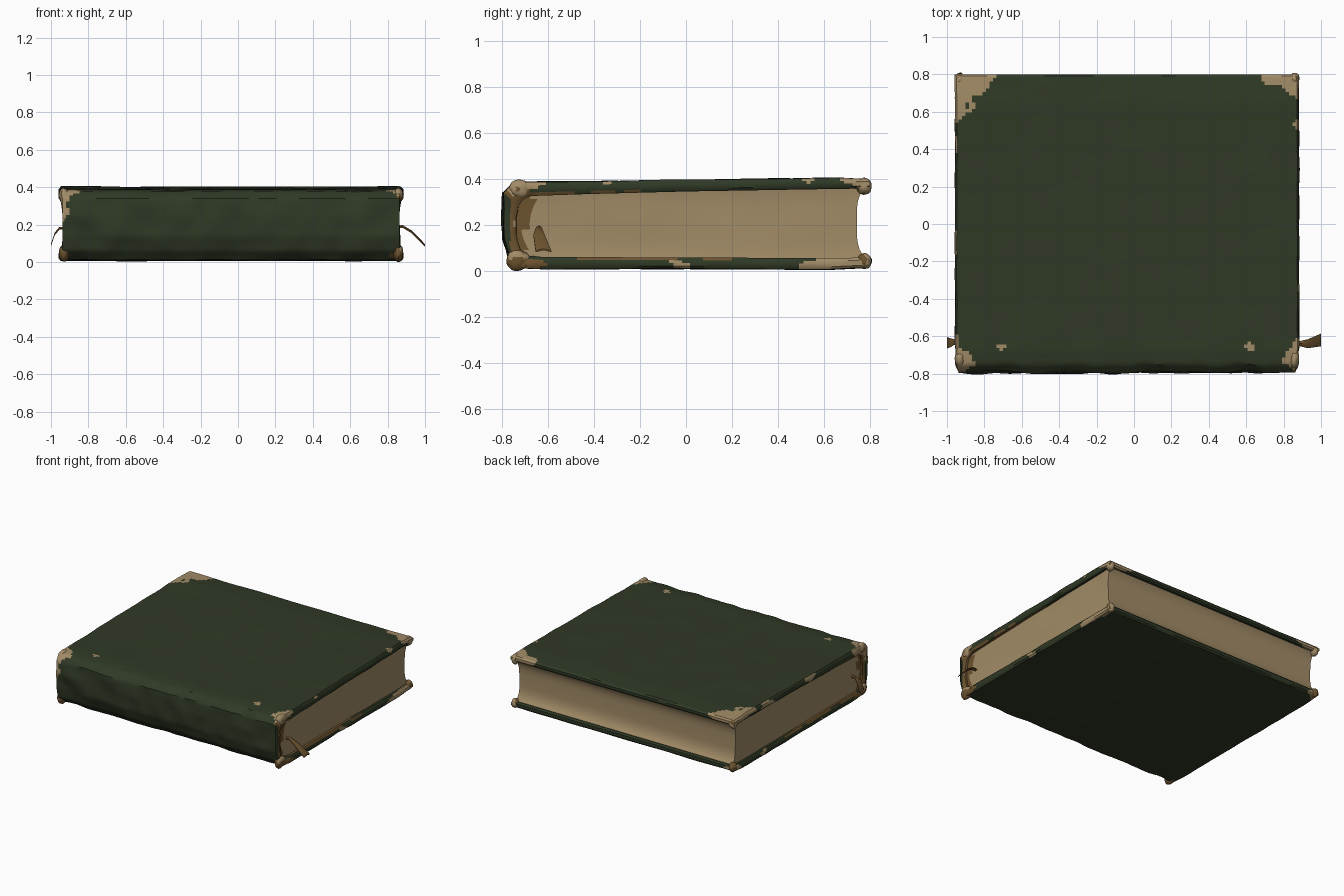
import bpy, bmesh, math
from mathutils import Vector, noise

if "Cube" in bpy.data.objects:
    bpy.data.objects.remove(bpy.data.objects["Cube"])


def material(name, rgb):
    m = bpy.data.materials.new(name)
    m.use_nodes = True
    m.diffuse_color = (*rgb, 1)
    m.node_tree.nodes["Principled BSDF"].inputs["Base Color"].default_value = (*rgb, 1)
    return m


MATS = [material("dark_green_cloth", (0.029, 0.041, 0.019)),
        material("aged_paper_tan", (0.36, 0.26, 0.135)),
        material("worn_brown", (0.15, 0.085, 0.028))]
GREEN, TAN, BROWN = range(3)
LEFT_END, RIGHT_END = -0.957, 0.883


def wobble(p, scale, seed=0):
    return noise.noise(Vector(p) * scale + Vector((seed, seed, seed)))


def finish(bm, name, rule):
    """Weld, colour by rule, shade and link a mesh."""
    bmesh.ops.remove_doubles(bm, verts=bm.verts, dist=0.0002)
    bmesh.ops.recalc_face_normals(bm, faces=bm.faces)
    for f in bm.faces:
        f.material_index = rule(f.calc_center_median(), f.normal)
    mesh = bpy.data.meshes.new(name)
    bm.to_mesh(mesh)
    bm.free()
    ob = bpy.data.objects.new(name, mesh)
    bpy.context.collection.objects.link(ob)
    for m in MATS:
        mesh.materials.append(m)
    bpy.ops.object.select_all(action='DESELECT')
    bpy.context.view_layer.objects.active = ob
    ob.select_set(True)
    bpy.ops.object.shade_smooth_by_angle(angle=math.radians(40))
    return ob


def shell(sizes, place):
    """Gridded skin of a box with sizes cells; place maps cell corners to points."""
    bm = bmesh.new()
    verts = {}

    def vert(key):
        if key not in verts:
            verts[key] = bm.verts.new(place(*key))
        return verts[key]

    for axis in range(3):
        a, b = [k for k in range(3) if k != axis]
        for side in (0, sizes[axis]):
            for i in range(sizes[a]):
                for j in range(sizes[b]):
                    quad = []
                    for di, dj in ((0, 0), (1, 0), (1, 1), (0, 1)):
                        key = [side] * 3
                        key[a], key[b] = i + di, j + dj
                        quad.append(vert(tuple(key)))
                    bm.faces.new(quad)
    return bm


# Cover section: outside and inside lines from top board round the spine
OUTER = [(.8, .397), (.65, .404), (0, .395), (-.45, .388), (-.68, .387), (-.75, .378),
         (-.79, .34), (-.798, .25), (-.793, .14), (-.768, .06), (-.72, .012),
         (-.62, .007), (0, .009), (.62, .005), (.795, .014)]
INNER = [(.8, .358), (.65, .356), (0, .345), (-.45, .333), (-.68, .325), (-.71, .31),
         (-.73, .28), (-.74, .23), (-.735, .15), (-.715, .09), (-.68, .065),
         (-.62, .06), (0, .058), (.62, .055), (.795, .058)]
pairs = [(Vector(OUTER[0]), Vector(INNER[0]))]
for n in range(len(OUTER) - 1):
    o0, o1, i0, i1 = (Vector(v) for v in (OUTER[n], OUTER[n + 1], INNER[n], INNER[n + 1]))
    steps = max(2, round((o1 - o0).length / 0.018))
    for s in range(1, steps + 1):
        pairs.append((o0.lerp(o1, s / steps), i0.lerp(i1, s / steps)))
NX, NP, LAYERS = 100, len(pairs) - 1, 4


def cover_point(i, j, k):
    y, z = pairs[j][0].lerp(pairs[j][1], k / LAYERS)
    x = LEFT_END + (RIGHT_END - LEFT_END) * i / NX
    if i in (0, NX):
        # rounded edges, and spine ends that dip in the middle
        inset = 0.01 if k in (0, LAYERS) else 0
        if y < -0.66:
            inset += 0.02 * math.sin(math.pi * min(1, z / 0.4))
        x += inset if i == 0 else -inset
        x += 0.005 * wobble((x, y, z), 7)
    if j in (0, NP) and k in (0, LAYERS):
        y -= 0.01
    if y < -0.7:
        y += 0.014 * wobble((x, y, z), 8)
    if k == 0:
        z += 0.004 * wobble((x, y, 0), 4)
    return x, y, z


# Worn patches: centre, reach on each axis, colour
WEAR = [((-.96, .81, .4), (.27, .29, .09), TAN), ((.88, .81, .4), (.25, .14, .08), TAN),
        ((.88, .53, .4), (.05, .035, .03), TAN), ((-.96, -.75, .38), (.11, .19, .12), TAN),
        ((.88, -.75, .39), (.1, .18, .06), TAN), ((.62, -.66, .39), (.035, .035, .03), TAN),
        ((-.71, -.66, .39), (.03, .02, .03), TAN), ((-.96, -.8, .27), (.06, .1, .14), TAN),
        ((-.96, -.75, .03), (.08, .15, .07), BROWN), ((.88, -.78, .37), (.06, .1, .06), BROWN),
        ((.88, -.75, .03), (.07, .15, .07), BROWN), ((.88, .72, .03), (.04, .25, .06), TAN),
        ((-.96, .8, .02), (.1, .1, .06), TAN)]


def cover_rule(c, n):
    for centre, reach, colour in WEAR:
        d = sum(abs(c[a] - centre[a]) / reach[a] for a in range(3))
        if d < 1 + 0.3 * wobble(c, 16):
            return colour
    if abs(n.x) > 0.6:
        # frayed board edges and spine ends
        if c.y < -0.66 and 0.06 < c.z < 0.34:
            if c.y > -0.765:
                return TAN if wobble(c, 12, 3) > 0.2 else BROWN
            return GREEN
        low = 0.045 < c.z < 0.2
        if (low or 0.2 < c.z < 0.347) and c.y < 0.2 and wobble(c, 7, 5) > -0.1:
            return BROWN
        if wobble((c.x, c.y, c.z * 2), 6, 9) > (0.28 if c.z < 0.2 else 0.42):
            return TAN
    inside = 0.05 < c.z < 0.365 and -0.75 < c.y < 0.1 and abs(n.x) < 0.5
    return BROWN if inside else GREEN


finish(shell((NX, NP, LAYERS), cover_point), "cover", cover_rule)


# Page block with hollow fore edge and rounded back
PX, PY, PZ = 30, 40, 14


def page_point(i, j, k):
    s, t = k / PZ, j / PY
    rim = abs(2 * s - 1)
    front = 0.743 + 0.047 * rim ** 4
    back = -0.755 + 0.07 * rim ** 2
    y = back + (front - back) * t
    z = 0.045 + s * (0.32 + 0.012 * y)
    x = -0.926 + 1.776 * i / PX
    if i in (0, PX):
        x += (0.008 * rim ** 4 + 0.004 * wobble((0, y, z), 5)) * (1 if i else -1)
    return x, y, z


finish(shell((PX, PY, PZ), page_point), "page_block",
       lambda c, n: BROWN if c.y < -0.69 + 0.05 * wobble(c, 14) else TAN)


# Bulging worn corners of the boards and spine
def corner(name, centre, radii, bias):
    bm = bmesh.new()
    bmesh.ops.create_icosphere(bm, subdivisions=3, radius=1)
    for v in bm.verts:
        swell = 1 + 0.15 * wobble(v.co + Vector(centre) * 9, 1.5)
        v.co = Vector(centre) + Vector(v.co[a] * radii[a] * swell for a in range(3))
    finish(bm, name, lambda c, n: TAN if wobble(c, 22) > bias else BROWN)


for side, x in (("left", 0.857), ("right", -0.931)):
    corner(f"fore_corner_top_{side}", (x, .775, .367), (.027, .033, .036), -0.2)
    corner(f"fore_corner_bottom_{side}", (x, .775, .042), (.027, .033, .034), 0.1)
    corner(f"spine_corner_top_{side}", (x, -.72, .355), (.027, .05, .04), -0.1)
    corner(f"spine_corner_bottom_{side}", (x, -.73, .047), (.027, .05, .047), 0.3)


# Frayed ribbon ends: folded strips that widen towards the tip
def ribbon(name, stations):
    def place(i, j, k):
        x, y, z, half = stations[i]
        return x, y + (j - 1) * half, z + (0.008 if j == 1 else 0) - k * 0.007
    finish(shell((len(stations) - 1, 2, 1), place), name, lambda c, n: BROWN)


ribbon("ribbon_left", [(.83, -.64, .185, .008), (.88, -.64, .19, .012),
                       (.93, -.64, .16, .024), (1, -.62, .088, .034)])
ribbon("ribbon_right", [(-.91, -.63, .18, .008), (-.955, -.63, .18, .012),
                        (-.98, -.635, .15, .024), (-1, -.635, .09, .03)])
